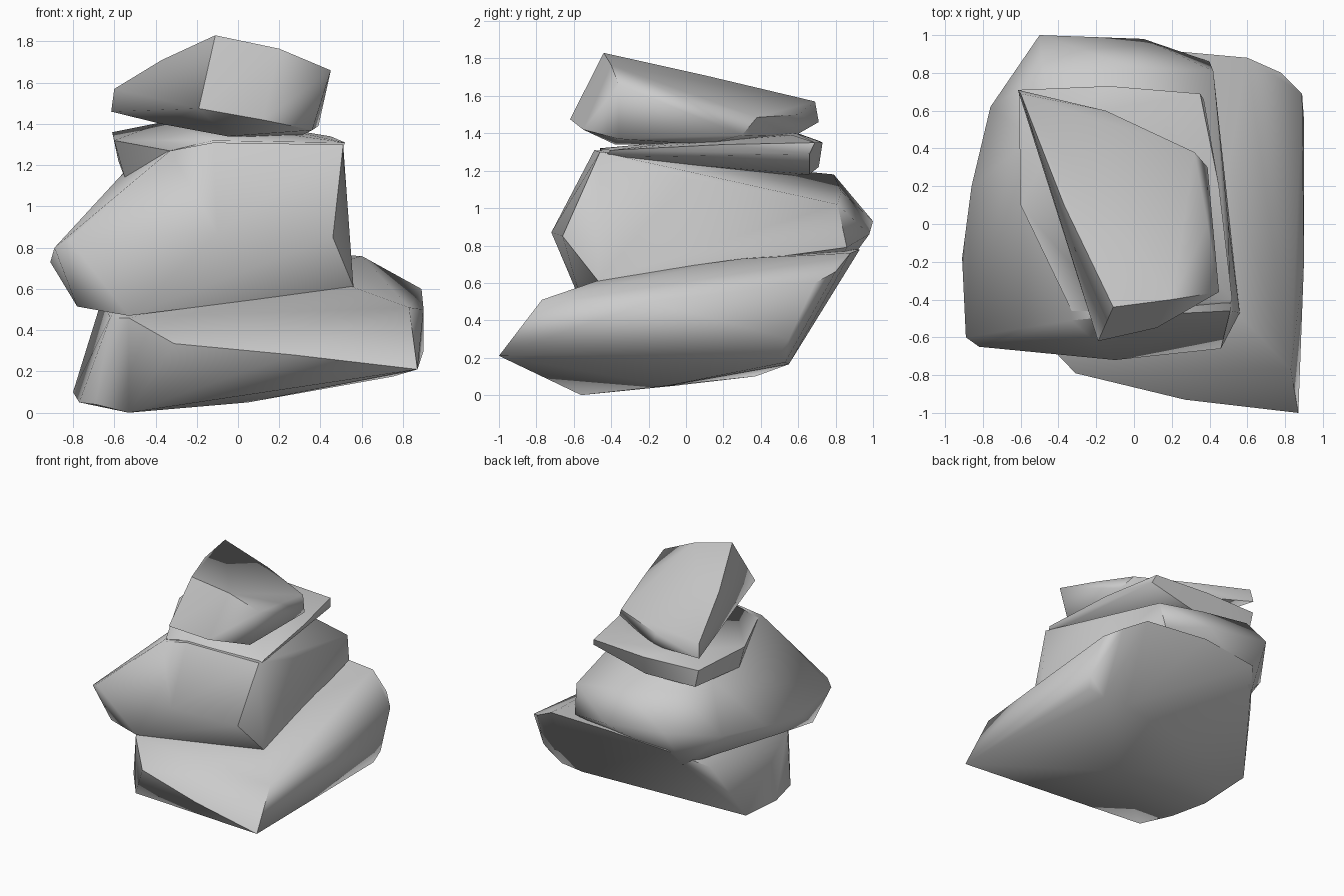
import bpy, bmesh, math


def rock(name, corners, angle=58):
    """Chiselled stone: the convex skin around a few corner points."""
    bm = bmesh.new()
    for p in corners:
        bm.verts.new(p)
    hull = bmesh.ops.convex_hull(bm, input=bm.verts[:])
    loose = {v for v in hull["geom_interior"] + hull["geom_unused"]
             if isinstance(v, bmesh.types.BMVert)}
    bmesh.ops.delete(bm, geom=list(loose), context='VERTS')
    bmesh.ops.recalc_face_normals(bm, faces=bm.faces[:])
    me = bpy.data.meshes.new(name)
    bm.to_mesh(me)
    bm.free()
    ob = bpy.data.objects.new(name, me)
    bpy.context.collection.objects.link(ob)
    bpy.ops.object.select_all(action='DESELECT')
    ob.select_set(True)
    bpy.context.view_layer.objects.active = ob
    bpy.ops.object.shade_smooth_by_angle(angle=math.radians(angle))
    return ob


# Wide base stone, leaning back with a pointed front right corner
rock("base_rock", [
    (-0.53, -0.56, 0.0), (-0.69, -0.36, 0.04), (-0.77, -0.06, 0.05),
    (-0.80, 0.37, 0.10), (0.05, -0.10, 0.05), (0.55, 0.55, 0.165),
    (0.75, 0.53, 0.175), (0.87, 0.50, 0.22), (0.90, 0.55, 0.30),
    (0.87, -1.0, 0.21), (0.27, -0.93, 0.28), (-0.31, -0.79, 0.335),
    (-0.53, -0.56, 0.46), (-0.62, -0.42, 0.46),
    (0.83, -0.77, 0.51), (0.90, -0.20, 0.50), (0.89, 0.69, 0.60),
    (0.78, 0.80, 0.66), (0.60, 0.88, 0.76), (0.50, 0.30, 0.73),
    (0.50, -0.42, 0.63), (0.05, 0.93, 0.78), (-0.45, 0.90, 0.74),
    (-0.66, 0.62, 0.55)])

# Middle stone, bulging to the left and the back
rock("middle_rock", [
    (-0.53, -0.55, 0.47), (-0.78, -0.52, 0.515), (-0.83, 0.0, 0.63),
    (-0.91, -0.18, 0.73), (-0.89, -0.60, 0.80), (-0.82, -0.65, 0.84),
    (-0.10, -0.72, 0.87), (0.46, -0.66, 0.85), (0.56, -0.47, 0.61),
    (-0.86, 0.20, 0.78), (-0.76, 0.62, 0.83), (-0.53, 0.79, 0.60),
    (-0.50, 1.0, 0.93), (0.05, 0.98, 0.86), (0.40, 0.86, 0.79),
    (0.42, 0.81, 1.02), (0.0, 0.83, 1.09), (-0.48, 0.79, 1.18),
    (-0.54, 0.45, 1.18), (-0.51, -0.57, 1.08), (-0.33, -0.51, 1.27),
    (-0.12, -0.49, 1.31), (0.51, -0.46, 1.30), (0.50, 0.0, 1.16)])

# Thin wedge of slab splitting away at the back
rock("upper_slab", [
    (-0.61, 0.71, 1.36), (-0.13, 0.73, 1.35), (0.35, 0.69, 1.35),
    (0.37, 0.66, 1.29), (-0.58, 0.71, 1.22), (-0.10, 0.66, 1.18),
    (0.52, -0.40, 1.31), (0.50, -0.44, 1.27), (0.45, 0.20, 1.34),
    (-0.12, -0.46, 1.32), (-0.33, -0.46, 1.27),
    (-0.60, 0.10, 1.32), (-0.55, 0.10, 1.14), (0.10, 0.10, 1.37),
    (-0.36, 0.57, 1.41), (0.15, 0.57, 1.39)])

# Cap stone, sloping down to the back
rock("top_rock", [
    (-0.11, -0.44, 1.83), (0.20, -0.40, 1.765), (0.45, -0.36, 1.66),
    (0.39, 0.0, 1.58), (0.32, 0.38, 1.485), (-0.15, 0.60, 1.50),
    (-0.60, 0.69, 1.57), (-0.37, 0.10, 1.71),
    (-0.19, -0.62, 1.475), (0.12, -0.55, 1.42), (0.36, -0.36, 1.37),
    (0.39, 0.30, 1.39), (-0.10, 0.57, 1.38), (-0.615, 0.71, 1.46),
    (-0.37, 0.20, 1.40), (-0.05, -0.38, 1.34), (0.30, 0.10, 1.34)])
